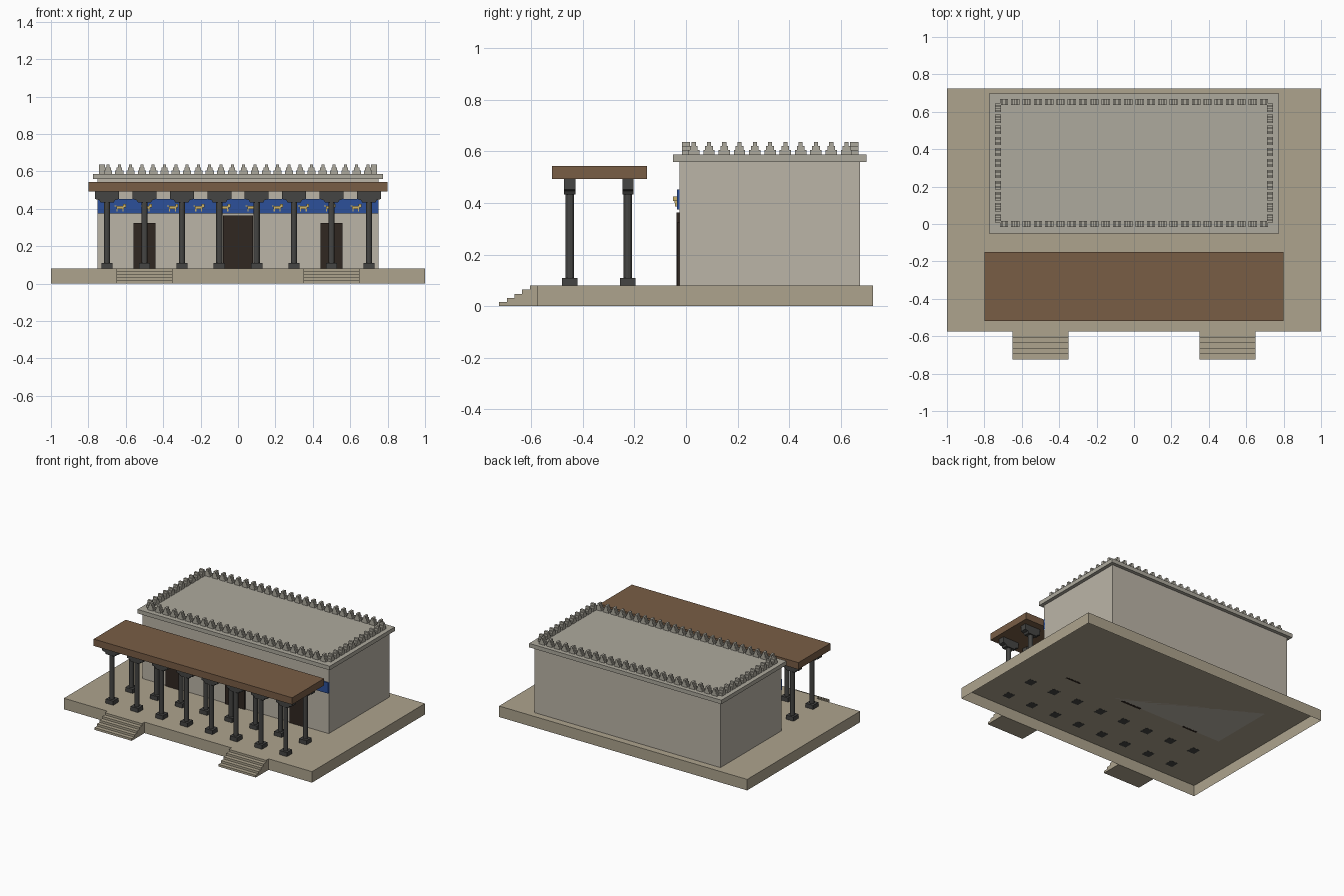
import bpy, bmesh, math
from mathutils import Matrix, Vector

if "Cube" in bpy.data.objects:
    bpy.data.objects.remove(bpy.data.objects["Cube"])


def material(name, r, g, b):
    m = bpy.data.materials.new(name)
    m.diffuse_color = (r, g, b, 1)
    m.use_nodes = True
    m.node_tree.nodes["Principled BSDF"].inputs["Base Color"].default_value = m.diffuse_color
    return m


PLINTH = material("plinth_stone", 0.42, 0.37, 0.27)
WALL = material("wall_stone", 0.5, 0.46, 0.39)
TRIM = material("trim_stone", 0.42, 0.40, 0.34)
WOOD = material("cedar", 0.19, 0.11, 0.06)
DARK = material("dark_stone", 0.06, 0.06, 0.057)
BLUE = material("blue_glaze", 0.025, 0.08, 0.32)
GOLD = material("gold_glaze", 0.6, 0.45, 0.15)
DOOR = material("door_wood", 0.03, 0.02, 0.015)


def box(bm, x0, x1, y0, y1, z0, z1):
    size = Matrix.Diagonal((x1 - x0, y1 - y0, z1 - z0, 1))
    mid = Matrix.Translation(((x0 + x1) / 2, (y0 + y1) / 2, (z0 + z1) / 2))
    return bmesh.ops.create_cube(bm, size=1, matrix=mid @ size)["verts"]


def prism(bm, profile, y0, y1):
    # extrude an x-z outline along y
    face = bm.faces.new([bm.verts.new((x, y0, z)) for x, z in profile])
    ext = bmesh.ops.extrude_face_region(bm, geom=[face])["geom"]
    vs = [v for v in ext if isinstance(v, bmesh.types.BMVert)]
    bmesh.ops.translate(bm, verts=vs, vec=Vector((0, y1 - y0, 0)))


def finish(bm, name, mat, mesh=None):
    if mesh is None:
        bmesh.ops.recalc_face_normals(bm, faces=bm.faces)
        mesh = bpy.data.meshes.new(name)
        bm.to_mesh(mesh)
        bm.free()
        mesh.materials.append(mat)
    ob = bpy.data.objects.new(name, mesh)
    bpy.context.collection.objects.link(ob)
    return ob


def block(name, mat, *dims):
    bm = bmesh.new()
    box(bm, *dims)
    return finish(bm, name, mat)


# Platform: hollow underneath
bm = bmesh.new()
box(bm, -1, 1, -0.576, 0.724, 0, 0.08)
bmesh.ops.delete(bm, geom=[f for f in bm.faces if f.calc_center_median().z < 0.001],
                 context='FACES_ONLY')
finish(bm, "platform", PLINTH)

# Two flights of five steps
for side, x in (("left", -0.5), ("right", 0.5)):
    bm = bmesh.new()
    for i in range(5):
        y = -0.576 - 0.0296 * i
        box(bm, x - 0.15, x + 0.15, y - 0.0296, y, 0, 0.08 - 0.016 * i)
    finish(bm, side + "_steps", PLINTH)

# Hall and cornice
block("hall_walls", WALL, -0.75, 0.75, -0.026, 0.674, 0.08, 0.558)
block("cornice", TRIM, -0.775, 0.775, -0.051, 0.699, 0.558, 0.587)

# Doors
block("main_door", DOOR, -0.08, 0.08, -0.037, -0.02, 0.079, 0.363)
for side, x in (("left", -0.5), ("right", 0.5)):
    block(side + "_door", DOOR, x - 0.06, x + 0.06, -0.035, -0.02, 0.079, 0.325)

# Glazed frieze with walking animals
block("frieze", BLUE, -0.75, 0.75, -0.035, -0.02, 0.375, 0.453)
bm = bmesh.new()
for i in range(10):
    x = -0.63 + 0.14 * i
    box(bm, x - 0.02, x + 0.02, -0.044, -0.034, 0.4, 0.415)       # body
    box(bm, x + 0.015, x + 0.03, -0.05, -0.034, 0.408, 0.426)     # head
    box(bm, x - 0.029, x - 0.019, -0.041, -0.034, 0.411, 0.417)   # tail
    for leg in (-0.016, 0.015):
        box(bm, x + leg - 0.003, x + leg + 0.003, -0.042, -0.034, 0.386, 0.402)
finish(bm, "frieze_animals", GOLD)

# Porch roof
block("porch_roof", WOOD, -0.8, 0.8, -0.519, -0.151, 0.493, 0.543)

# Columns: square base, round shaft, bracket capital
bm = bmesh.new()
box(bm, -0.03, 0.03, -0.03, 0.03, 0.079, 0.11)
bmesh.ops.create_cone(bm, cap_ends=True, segments=12, radius1=0.0165, radius2=0.0165,
                      depth=0.33, matrix=Matrix.Translation((0, 0, 0.27)))
prism(bm, [(-0.035, 0.433), (0.035, 0.433), (0.042, 0.446), (0.064, 0.452),
           (0.064, 0.494), (-0.064, 0.494), (-0.064, 0.452), (-0.042, 0.446)],
      -0.022, 0.022)
first = finish(bm, "column", DARK)
for row, y in enumerate((-0.45, -0.225)):
    for i in range(8):
        ob = first if row == i == 0 else finish(None, "column", DARK, first.data)
        ob.location = (-0.7 + 0.2 * i, y, 0)


# Stepped battlements around the roof
def merlon(bm, x, y, along_x):
    for half, z0, z1 in ((0.022, 0.586, 0.605), (0.015, 0.605, 0.621), (0.008, 0.621, 0.637)):
        a, b = (half, 0.016) if along_x else (0.016, half)
        box(bm, x - a, x + a, y - b, y + b, z0, z1)


bm = bmesh.new()
for i in range(24):
    for y in (0.0, 0.652):
        merlon(bm, -0.695 + 1.39 * i / 23, y, True)
for i in range(11):
    for x in (-0.727, 0.727):
        merlon(bm, x, 0.03 + 0.0592 * i, False)
finish(bm, "battlements", TRIM)
